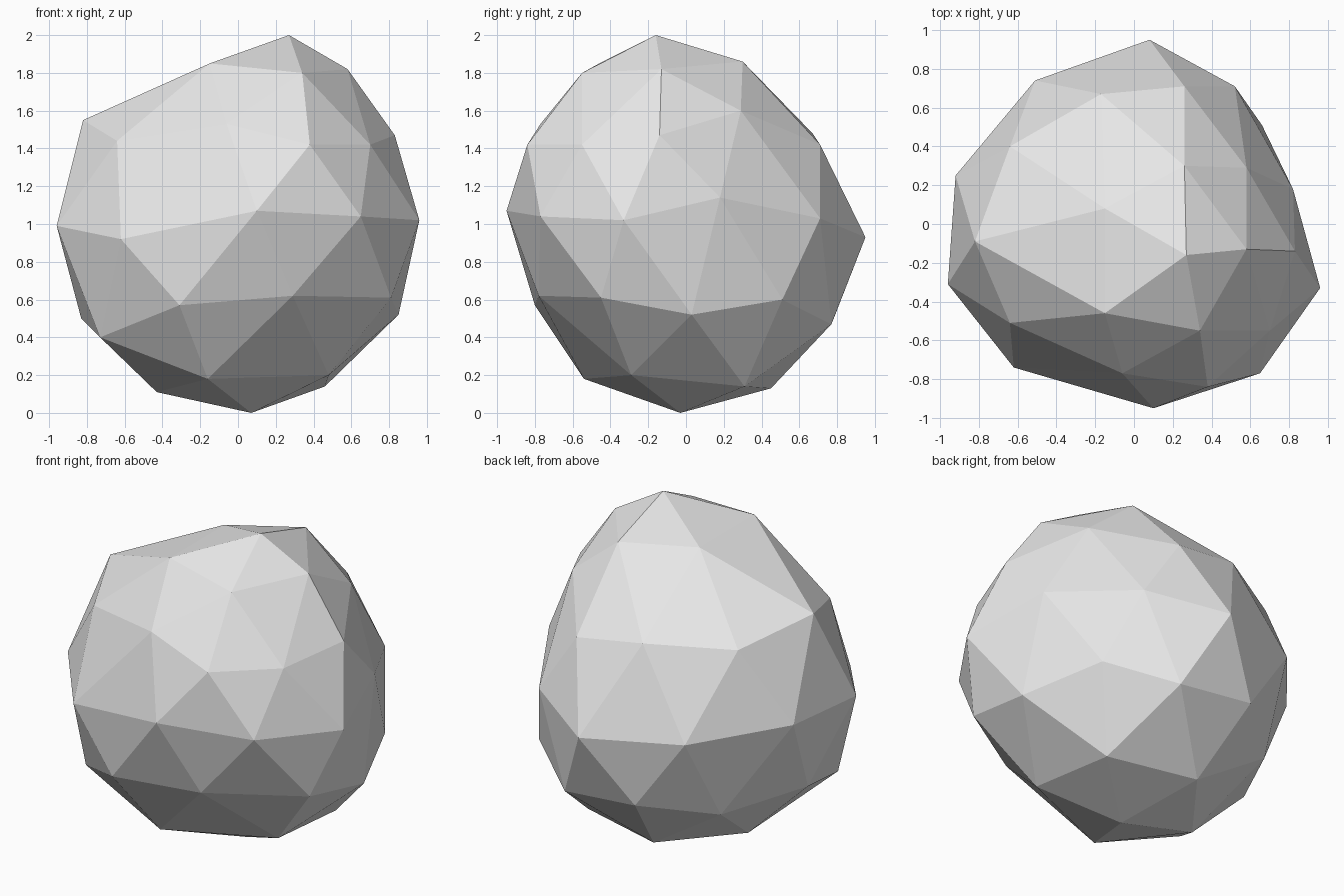
import bpy
import math
from mathutils import Vector

# Remove the default cube
default_cube = bpy.data.objects.get("Cube")
if default_cube:
    bpy.data.objects.remove(default_cube, do_unlink=True)


def make_material(name, value):
    """Plain matte grey material."""
    colour = (value, value, value, 1)
    material = bpy.data.materials.new(name)
    material.use_nodes = True
    material.diffuse_color = colour
    for node in material.node_tree.nodes:
        if node.type == "BSDF_PRINCIPLED":
            node.inputs["Base Color"].default_value = colour
    return material


def ring_order(vertex):
    """Sort key: level by level upward, counter-clockwise inside each level."""
    angle = math.atan2(vertex.co.y, vertex.co.x)
    return round(vertex.co.z, 2), (angle + .1) % math.tau


# Rock corners, one ring per level of the ball from the base to the peak
base = [(.07, -.03, 0)]
underside = [(.46, .31, .14), (-.09, .45, .13), (-.43, 0, .11),
             (-.16, -.54, .18), (.48, -.29, .2)]
low_ring = [(.85, .03, .52), (.3, .77, .47), (-.57, .47, .44),
            (-.73, -.46, .4), (.29, -.78, .62)]
lower_ring = [(.66, .51, .6), (-.2, .79, .52), (-.83, -.02, .5),
              (-.31, -.8, .57), (.81, -.45, .61)]
waist = [(.82, .18, 1.14), (.52, .71, 1.03), (.08, .95, .93),
         (-.51, .74, .96), (-.92, .25, 1.01), (-.96, -.31, .99),
         (-.62, -.74, .92), (.1, -.95, 1.07), (.65, -.77, 1.04),
         (.96, -.33, 1.02)]
upper_ring = [(.83, -.14, 1.47), (.26, .71, 1.42), (-.64, .4, 1.46),
              (-.64, -.51, 1.44), (.38, -.84, 1.42)]
high_ring = [(.58, .29, 1.6), (-.17, .67, 1.48), (-.82, -.09, 1.55),
             (-.06, -.77, 1.53), (.7, -.55, 1.42)]
crown = [(.58, -.13, 1.82), (.26, .3, 1.86), (-.15, .08, 1.85),
         (-.15, -.46, 1.85), (.34, -.55, 1.8)]
peak = [(.27, -.16, 2)]
corners = (base + underside + low_ring + lower_ring + waist
           + upper_ring + high_ring + crown + peak)

# Rock: a coarse ball whose corners are pulled into an uneven boulder
bpy.ops.mesh.primitive_ico_sphere_add(subdivisions=2, radius=1, location=(0, 0, 0))
rock = bpy.context.object
rock.name = "rock"
rock.data.name = "rock"
ordered = sorted(rock.data.vertices, key=ring_order)
for vertex, corner in zip(ordered, corners):
    vertex.co = Vector(corner)

# Faceted stone finish
for face in rock.data.polygons:
    face.use_smooth = False
rock.data.materials.clear()
rock.data.materials.append(make_material("stone grey", .8))
rock.data.update()
